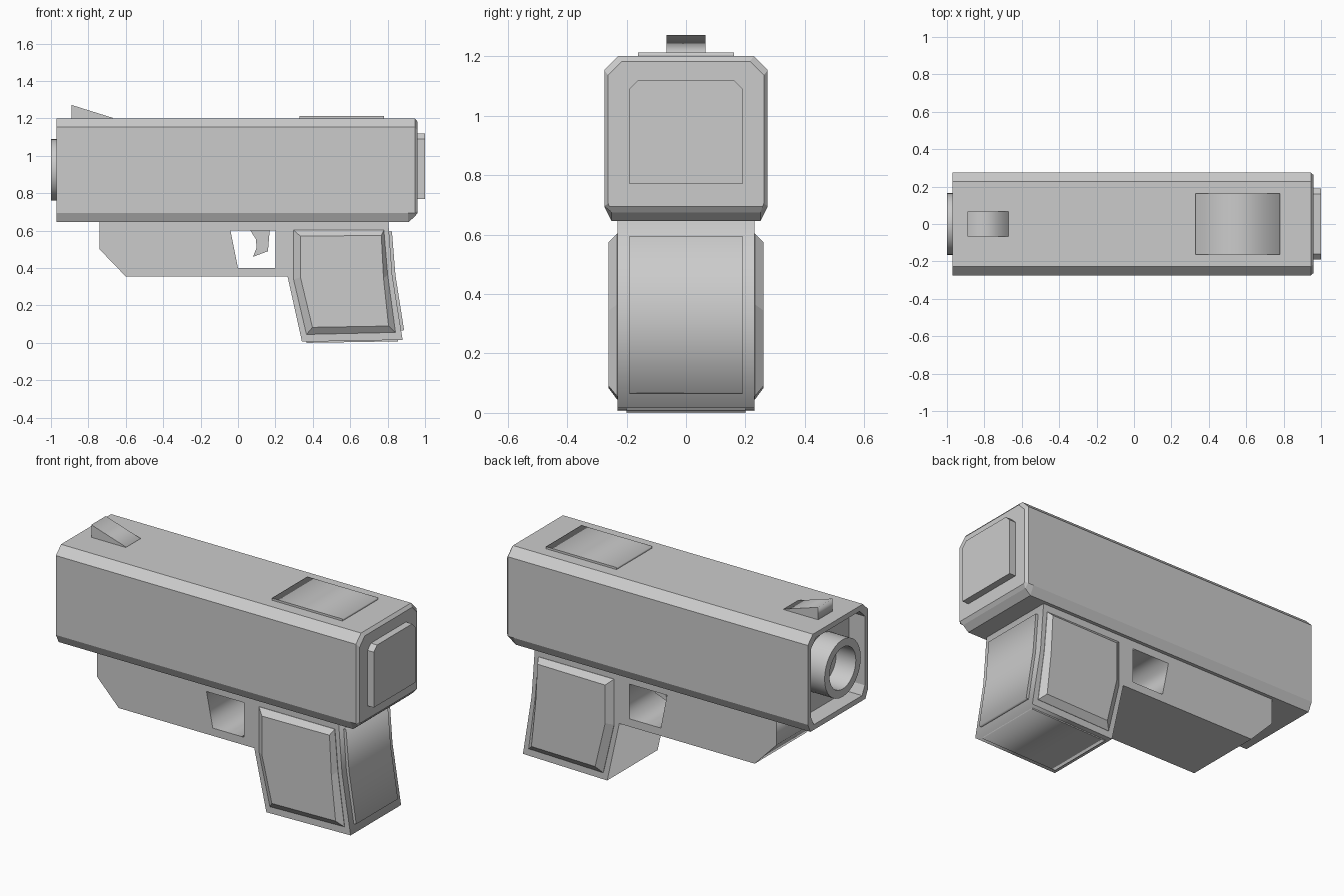
import bpy, bmesh, math

if "Cube" in bpy.data.objects:
    bpy.data.objects.remove(bpy.data.objects["Cube"])


def loft(name, rings):
    """Skin a list of equal-length rings and cap both ends."""
    bm = bmesh.new()
    loops = [[bm.verts.new(p) for p in ring] for ring in rings]
    n = len(loops[0])
    for a, b in zip(loops, loops[1:]):
        for i in range(n):
            bm.faces.new((a[i], a[(i + 1) % n], b[(i + 1) % n], b[i]))
    bm.faces.new(loops[0])
    bm.faces.new(loops[-1])
    bmesh.ops.recalc_face_normals(bm, faces=bm.faces)
    mesh = bpy.data.meshes.new(name)
    bm.to_mesh(mesh)
    bm.free()
    ob = bpy.data.objects.new(name, mesh)
    bpy.context.collection.objects.link(ob)
    return ob


def prism(name, outlines, half_width):
    """Extrude x/z outlines along y; inner outlines become holes."""
    cu = bpy.data.curves.new(name, 'CURVE')
    cu.dimensions = '2D'
    cu.fill_mode = 'BOTH'
    cu.extrude = half_width
    for pts in outlines:
        sp = cu.splines.new('POLY')
        sp.points.add(len(pts) - 1)
        for p, (x, z) in zip(sp.points, pts):
            p.co = (x, z, 0, 1)
        sp.use_cyclic_u = True
    ob = bpy.data.objects.new(name, cu)
    bpy.context.collection.objects.link(ob)
    ob.rotation_euler.x = math.pi / 2
    bpy.ops.object.select_all(action='DESELECT')
    bpy.context.view_layer.objects.active = ob
    ob.select_set(True)
    bpy.ops.object.convert(target='MESH')
    return ob


def section(x, w, bottom, top, ct=0.047, cw=0.025, ch=0.05):
    """Chamfered rectangle across the body at x."""
    half = [(w - cw, bottom), (w, bottom + ch), (w, top - ct), (w - ct, top)]
    return [(x, y, z) for y, z in half] + [(x, -y, z) for y, z in reversed(half)]


def circle(x, r, z=0.925, n=32):
    return [(x, r * math.cos(2 * math.pi * i / n), z + r * math.sin(2 * math.pi * i / n))
            for i in range(n)]


# Slide with open recess at the muzzle and bevelled rear
loft("slide", [
    section(-0.87, 0.245, 0.675, 1.17),
    section(-0.97, 0.245, 0.675, 1.17),
    section(-0.97, 0.275, 0.645, 1.20),
    section(0.91, 0.275, 0.645, 1.20),
    section(0.945, 0.275, 0.675, 1.20, ch=0.02),
    section(0.96, 0.262, 0.695, 1.183, cw=0.004, ch=0.01),
])

# Barrel tube
barrel = loft("barrel", [circle(-0.875, 0.12), circle(-1.0, 0.12),
                         circle(-1.0, 0.165), circle(-0.865, 0.165)])
bpy.ops.object.select_all(action='DESELECT')
bpy.context.view_layer.objects.active = barrel
barrel.select_set(True)
bpy.ops.object.shade_smooth_by_angle(angle=math.radians(35))

# Rear plate
loft("rear_plate", [section(x, 0.19, 0.77, 1.12, 0.03, 0, 0.01) for x in (0.95, 1.0)])

# Sight wedge and top pad
prism("front_sight", [[(-0.89, 1.195), (-0.67, 1.195), (-0.67, 1.203), (-0.89, 1.272)]], 0.066)
prism("top_pad", [[(0.33, 1.195), (0.78, 1.195), (0.78, 1.212), (0.33, 1.212)]], 0.162)

# Frame and grip with trigger opening
prism("frame", [
    [(-0.74, 0.655), (-0.74, 0.50), (-0.60, 0.355), (0.265, 0.355), (0.342, 0.006),
     (0.88, 0.016), (0.825, 0.36), (0.803, 0.655)],
    [(-0.04, 0.60), (0.20, 0.60), (0.20, 0.40), (0.0, 0.40)],
], 0.23)

# Trigger
prism("trigger", [[(0.06, 0.61), (0.17, 0.61), (0.16, 0.49), (0.08, 0.46),
                   (0.10, 0.51), (0.095, 0.555)]], 0.05)

# Backstrap and grip base plates
prism("backstrap", [[(0.80, 0.595), (0.823, 0.595), (0.842, 0.36), (0.888, 0.068),
                     (0.86, 0.064), (0.82, 0.36)]], 0.19)
prism("grip_base", [[(0.365, 0.0), (0.855, 0.008), (0.855, 0.03), (0.365, 0.03)]], 0.2)

# Bevelled grip panels, mirrored to both sides
outer = [(0.297, 0.603), (0.78, 0.603), (0.80, 0.365), (0.842, 0.056), (0.366, 0.045), (0.297, 0.34)]
inner = [(0.334, 0.57), (0.766, 0.575), (0.778, 0.345), (0.805, 0.09), (0.398, 0.083), (0.334, 0.35)]
panel = loft("grip_panels", [[(x, y, z) for x, z in pts]
                             for pts, y in ((outer, -0.22), (outer, -0.232), (inner, -0.26))])
mirror = panel.modifiers.new("both_sides", 'MIRROR')
mirror.use_axis = (False, True, False)
